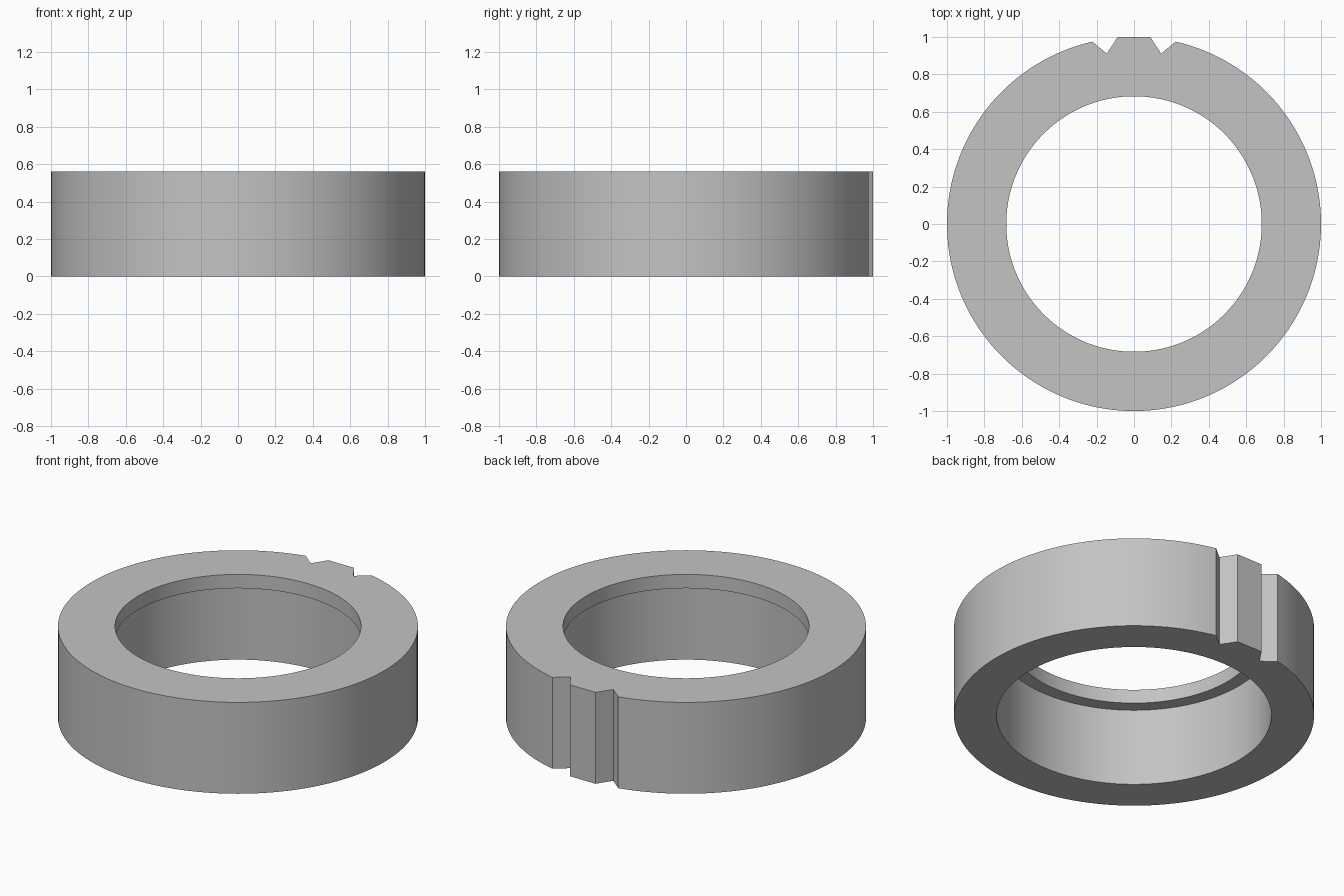
import bpy
import bmesh
import math

HEIGHT = 0.56
LIP_Z = HEIGHT - 0.085
LIP_RADIUS = 0.683
BORE_RADIUS = 0.763
SEGMENTS = 144

cube = bpy.data.objects.get("Cube")
if cube:
    bpy.data.objects.remove(cube, do_unlink=True)

# Outer outline: key tab between two V notches, then the long arc around
half_key = [(0.087, 1.0), (0.145, 0.911), (0.223, 0.975)]
key = [(-x, y) for x, y in reversed(half_key)] + [(0, 1.0)] + half_key
gap = math.atan2(0.223, 0.975)
outline = list(key)
for i in range(1, SEGMENTS):
    a = gap + (2 * math.pi - 2 * gap) * i / SEGMENTS
    outline.append((math.sin(a), math.cos(a)))


def circle(radius):
    """Circle whose points sit at the same angles as the outline."""
    return [(radius * x / math.hypot(x, y), radius * y / math.hypot(x, y))
            for x, y in outline]


# Closed stack of loops: outer wall, top, lip, ledge, bore, underside
loops = [(outline, 0), (outline, HEIGHT),
         (circle(LIP_RADIUS), HEIGHT), (circle(LIP_RADIUS), LIP_Z),
         (circle(BORE_RADIUS), LIP_Z), (circle(BORE_RADIUS), 0)]

bm = bmesh.new()
rings = [[bm.verts.new((x, y, z)) for x, y in pts] for pts, z in loops]
n = len(outline)
for k, low in enumerate(rings):
    high = rings[(k + 1) % len(rings)]
    for i in range(n):
        j = (i + 1) % n
        bm.faces.new((low[i], low[j], high[j], high[i]))
bmesh.ops.recalc_face_normals(bm, faces=bm.faces)
mesh = bpy.data.meshes.new("notched_ring")
bm.to_mesh(mesh)
bm.free()

ring = bpy.data.objects.new("notched_ring", mesh)
bpy.context.collection.objects.link(ring)

# Plain grey material
grey = bpy.data.materials.new("light_grey")
grey.use_nodes = True
colour = (0.55, 0.55, 0.55, 1)
grey.diffuse_color = colour
grey.node_tree.nodes["Principled BSDF"].inputs["Base Color"].default_value = colour
mesh.materials.append(grey)

# Smooth walls with crisp rims and notches
bpy.ops.object.select_all(action="DESELECT")
ring.select_set(True)
bpy.context.view_layer.objects.active = ring
bpy.ops.object.shade_smooth_by_angle(angle=math.radians(30))
